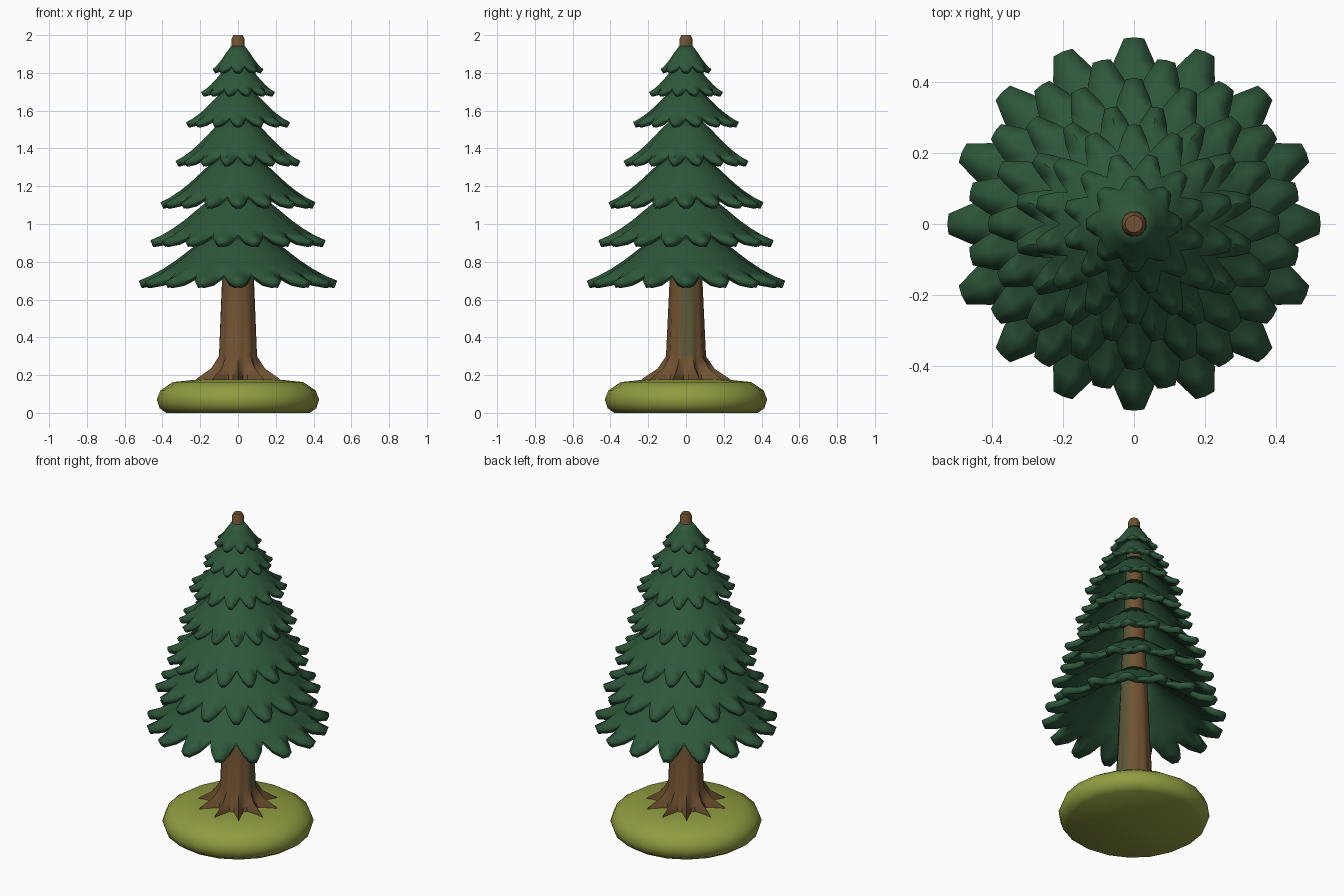
import bpy, bmesh, math

if "Cube" in bpy.data.objects:
    bpy.data.objects.remove(bpy.data.objects["Cube"], do_unlink=True)


def material(name, rgb):
    m = bpy.data.materials.new(name)
    m.use_nodes = True
    m.diffuse_color = (*rgb, 1)
    m.node_tree.nodes["Principled BSDF"].inputs["Base Color"].default_value = (*rgb, 1)
    return m


needle_green = material("needle green", (0.027, 0.096, 0.043))
bark_brown = material("bark brown", (0.165, 0.085, 0.032))
mossy_bark = material("mossy bark", (0.10, 0.095, 0.038))
grass_olive = material("grass olive", (0.28, 0.33, 0.052))


def polar(r, angle, z):
    return (r * math.cos(angle), r * math.sin(angle), z)


def finish(name, bm, mats, angle=35):
    bmesh.ops.recalc_face_normals(bm, faces=bm.faces)
    mesh = bpy.data.meshes.new(name)
    bm.to_mesh(mesh)
    bm.free()
    ob = bpy.data.objects.new(name, mesh)
    bpy.context.collection.objects.link(ob)
    for m in mats:
        mesh.materials.append(m)
    bpy.ops.object.select_all(action="DESELECT")
    ob.select_set(True)
    bpy.context.view_layer.objects.active = ob
    bpy.ops.object.shade_smooth_by_angle(angle=math.radians(angle))
    return ob


def loft(bm, rings):
    """Join closed rings of points with quads."""
    loops = [[bm.verts.new(p) for p in ring] for ring in rings]
    n = len(loops[0])
    for a, b in zip(loops, loops[1:]):
        for i in range(n):
            j = (i + 1) % n
            bm.faces.new((a[i], a[j], b[j], b[i]))
    return loops


# Rounded grass mound
bm = bmesh.new()
sides = 20
mound = [(0.38, 0), (0.415, 0.025), (0.43, 0.07), (0.41, 0.12), (0.345, 0.163), (0.2, 0.178)]
loops = loft(bm, [[polar(r, i * math.tau / sides, z) for i in range(sides)] for r, z in mound])
bm.faces.new(loops[0])
bm.faces.new(loops[-1])
finish("grass_mound", bm, [grass_olive], 60)

# Trunk with flared roots: every third column is the ridge of a root
bm = bmesh.new()
roots = 10
cols = roots * 3
trunk = [(0.15, 0.26, 0.13), (0.185, 0.225, 0.125), (0.235, 0.15, 0.112), (0.30, 0.106, 0.098),
         (0.68, 0.088, 0.086), (1.3, 0.06, 0.06), (1.98, 0.034, 0.034), (2.0, 0.024, 0.024)]
rings = []
for z, ridge, valley in trunk:
    ring = []
    for i in range(cols):
        tip = i % 3 == 1
        # valley columns sit close to the ridge-free gaps so the roots taper
        shift = (0, 0, 0)[i % 3]
        ring.append(polar(ridge if tip else valley, (i - 1 + shift) * math.tau / cols - math.pi / 2, z))
    rings.append(ring)
loops = loft(bm, rings)
bm.faces.new(loops[0])
bm.faces.new(loops[-1])
for f in bm.faces:
    c = f.calc_center_median()
    if 0.3 < c.z < 1.9 and abs(math.atan2(c.y, c.x) - 0.1) < 0.45:
        f.material_index = 1
finish("trunk", bm, [bark_brown, mossy_bark], 50)


def bough_tier(name, r, z_tip, z_top, r_top, tips, turn, thick):
    """Hollow skirt of boughs; each bough ends in a blunt leaf-shaped tip."""
    bm = bmesh.new()
    step = math.tau / tips
    rise = z_top - z_tip
    # radius fraction, height fraction of the concave slope
    slope = [(0.0, 1.0), (0.30, 0.66), (0.56, 0.34), (0.70, 0.19)]
    rings = []
    for t, h in slope:
        rr = r_top + (r - r_top) * t
        ring = []
        for i in range(tips * 2):
            lift = 0.05 * rise * t if i % 2 == 0 else -0.05 * rise * t
            ring.append(polar(rr, turn + i * step / 2, z_tip + rise * h + lift))
        rings.append(ring)
    edge = loft(bm, rings)[-1]
    for k in range(tips):
        a = turn + k * step
        mid, left, right = edge[2 * k], edge[2 * k - 1], edge[(2 * k + 1) % (2 * tips)]

        def point(frac, side, h):
            return bm.verts.new(polar(r * frac, a + side * step, z_tip + rise * h))
        sl, sm, sr = point(0.88, -0.31, 0.02), point(0.88, 0, 0.09), point(0.88, 0.31, 0.02)
        el, em, er = point(0.995, -0.14, -0.02), point(1.0, 0, 0.0), point(0.995, 0.14, -0.02)
        for quad in ((left, mid, sm, sl), (mid, right, sr, sm), (sl, sm, em, el), (sm, sr, er, em)):
            bm.faces.new(quad)
    ob = finish(name, bm, [needle_green], 40)
    if sum(f.normal.z for f in ob.data.polygons) < 0:
        ob.data.flip_normals()
    solid = ob.modifiers.new("thickness", "SOLIDIFY")
    solid.thickness = thick
    solid.offset = -1
    return ob


# Seven tiers, alternately turned by half a bough
tiers = [  # radius, tip height, top height, top radius, boughs
    (0.525, 0.70, 0.99, 0.08, 16), (0.47, 0.915, 1.19, 0.07, 16), (0.41, 1.115, 1.39, 0.06, 16),
    (0.335, 1.335, 1.58, 0.05, 16), (0.28, 1.54, 1.74, 0.04, 14), (0.20, 1.70, 1.86, 0.035, 12),
    (0.135, 1.82, 1.95, 0.03, 8)]
for n, (r, z_tip, z_top, r_top, tips) in enumerate(tiers):
    turn = math.pi / 2 + (n % 2) * math.pi / tips
    bough_tier(f"bough_tier_{n + 1}", r, z_tip, z_top, r_top, tips, turn, 0.022 + 0.03 * r)
